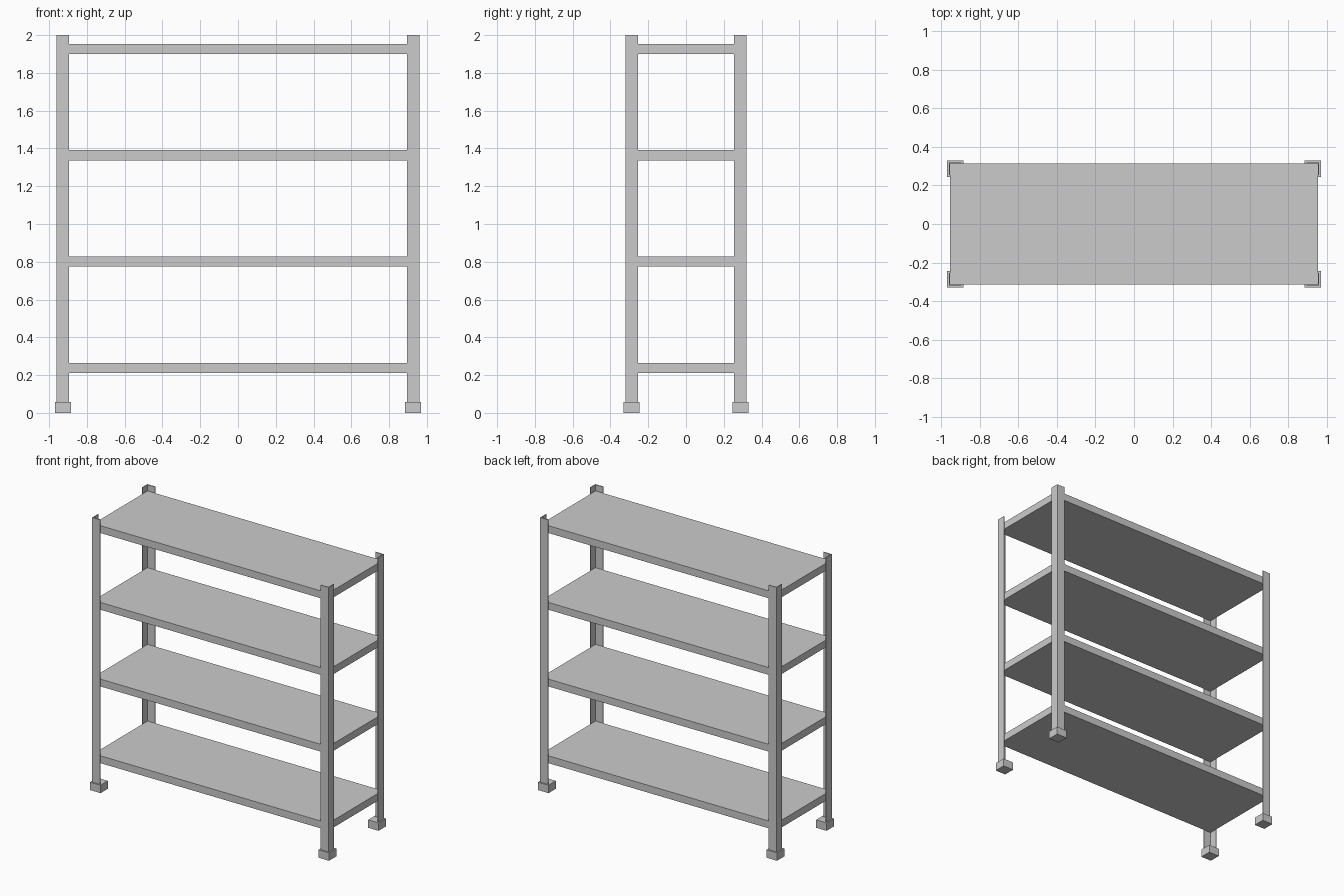
import bpy, bmesh

if "Cube" in bpy.data.objects:
    bpy.data.objects.remove(bpy.data.objects["Cube"])

HX, HY = 0.96, 0.32      # outer half extents of the posts
W, T = 0.065, 0.006      # post flange width and sheet thickness


def prism(name, profile, z0, z1):
    """Extrude a flat XY profile from z0 up to z1."""
    bm = bmesh.new()
    face = bm.faces.new([bm.verts.new((x, y, z0)) for x, y in profile])
    ext = bmesh.ops.extrude_face_region(bm, geom=[face])
    top = [v for v in ext["geom"] if isinstance(v, bmesh.types.BMVert)]
    bmesh.ops.translate(bm, verts=top, vec=(0, 0, z1 - z0))
    bmesh.ops.recalc_face_normals(bm, faces=bm.faces)
    mesh = bpy.data.meshes.new(name)
    bm.to_mesh(mesh)
    bm.free()
    obj = bpy.data.objects.new(name, mesh)
    bpy.context.collection.objects.link(obj)
    return obj


def rect(x0, x1, y0, y1):
    return [(x0, y0), (x1, y0), (x1, y1), (x0, y1)]


# Corner posts (L-section angle iron) and their block feet
angle = [(HX, HY), (HX - W, HY), (HX - W, HY - T), (HX - T, HY - T),
         (HX - T, HY - W), (HX, HY - W)]
foot = rect(HX - W - 0.01, HX + 0.01, HY - W - 0.01, HY + 0.01)
for sx, side in ((-1, "left"), (1, "right")):
    for sy, end in ((-1, "front"), (1, "back")):
        tag = f"{end}_{side}"
        prism(f"post_{tag}", [(sx * x, sy * y) for x, y in angle], 0.05, 2.0)
        prism(f"foot_{tag}", [(sx * x, sy * y) for x, y in foot], 0.0, 0.058)

# Shelves held inside the posts
sx, sy = HX - T, HY - T
for i in range(4):
    z = 0.211 + i * 0.563
    prism(f"shelf_{i + 1}", rect(-sx, sx, -sy, sy), z, z + 0.054)
